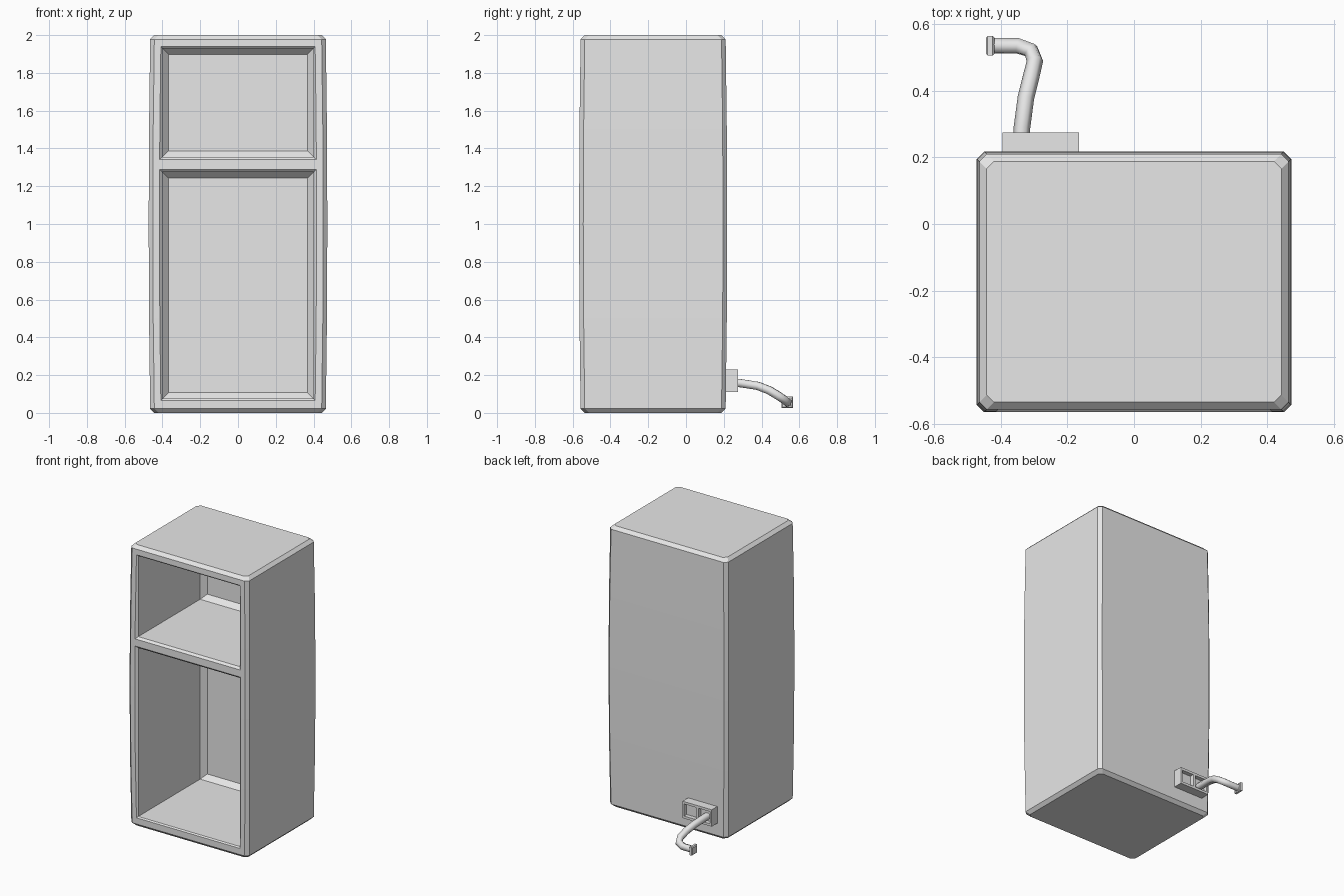
import bpy
import bmesh
from mathutils import Vector

old = bpy.data.objects.get("Cube")
if old:
    bpy.data.objects.remove(old, do_unlink=True)

grey = bpy.data.materials.new("light_grey")
grey.use_nodes = True
grey.diffuse_color = (0.8, 0.8, 0.8, 1)
grey.node_tree.nodes["Principled BSDF"].inputs["Base Color"].default_value = (0.8, 0.8, 0.8, 1)


def loft(name, rings):
    """Join equal-length rings of points into a closed solid."""
    bm = bmesh.new()
    loops = [[bm.verts.new(p) for p in ring] for ring in rings]
    n = len(loops[0])
    for a, b in zip(loops, loops[1:]):
        for i in range(n):
            j = (i + 1) % n
            bm.faces.new((a[i], a[j], b[j], b[i]))
    bm.faces.new(loops[0])
    bm.faces.new(loops[-1])
    bmesh.ops.recalc_face_normals(bm, faces=bm.faces)
    mesh = bpy.data.meshes.new(name)
    bm.to_mesh(mesh)
    bm.free()
    mesh.materials.append(grey)
    obj = bpy.data.objects.new(name, mesh)
    bpy.context.collection.objects.link(obj)
    return obj


def box_ring(x0, x1, z0, z1, y, grow=0.0):
    """Upright rectangle at depth y."""
    x0, x1, z0, z1 = x0 - grow, x1 + grow, z0 - grow, z1 + grow
    return [(x0, y, z0), (x1, y, z0), (x1, y, z1), (x0, y, z1)]


def body_ring(z, inset, c=0.022):
    """Flat rectangle with clipped corners at height z."""
    x, front, back = 0.473 - inset, -0.566 + inset, 0.218 - inset
    return [(-x + c, front, z), (x - c, front, z), (x, front + c, z), (x, back - c, z),
            (x - c, back, z), (-x + c, back, z), (-x, back - c, z), (-x, front + c, z)]


def carve(target, cutter):
    cutter.hide_render = True
    cutter.hide_viewport = True
    cutter.display_type = 'WIRE'
    mod = target.modifiers.new(cutter.name, 'BOOLEAN')
    mod.operation = 'DIFFERENCE'
    mod.solver = 'EXACT'
    mod.object = cutter


# Cabinet: slightly swollen at mid height, chamfered at top and bottom
cabinet = loft("cabinet", [body_ring(z, i) for z, i in (
    (0, 0.03), (0.022, 0.008), (0.5, 0.002), (1.0, 0), (1.5, 0.002), (1.978, 0.008), (2, 0.03))])

# Two open compartments: flared rim, chamfered back edges
for name, z0, z1 in (("freezer_hollow", 1.355, 1.93), ("fridge_hollow", 0.075, 1.275)):
    carve(cabinet, loft(name, [box_ring(-0.4, 0.4, z0, z1, y, g) for y, g in (
        (-0.6, 0.05), (-0.55, 0.0), (0.145, 0.0), (0.18, -0.032))]))

# Wall socket housing with two recessed cells
socket = loft("socket_box", [box_ring(-0.395, -0.165, 0.11, 0.23, y) for y in (0.2, 0.275)])
for name, x0, x1 in (("cable_cell", -0.383, -0.29), ("empty_cell", -0.27, -0.177)):
    carve(socket, loft(name, [box_ring(x0, x1, 0.127, 0.213, y) for y in (0.245, 0.3)]))

# Power cable
path = [(-0.34, 0.235, 0.16), (-0.337, 0.29, 0.157), (-0.325, 0.38, 0.143),
        (-0.31, 0.44, 0.12), (-0.298, 0.49, 0.09), (-0.31, 0.522, 0.068),
        (-0.35, 0.536, 0.057), (-0.43, 0.536, 0.056)]
curve = bpy.data.curves.new("power_cable", 'CURVE')
curve.dimensions = '3D'
curve.bevel_depth = 0.025
curve.bevel_resolution = 1
curve.use_fill_caps = True
curve.materials.append(grey)
spline = curve.splines.new('POLY')
spline.points.add(len(path) - 1)
for point, co in zip(spline.points, path):
    point.co = Vector(co).to_4d()
cable = bpy.data.objects.new("power_cable", curve)
bpy.context.collection.objects.link(cable)

# Flat plug plate at the cable end
plug = loft("plug_plate", [
    [(x, 0.536 + a * r, 0.056 + b * r) for a, b in ((-1, -1), (1, -1), (1, 1), (-1, 1))]
    for x, r in ((-0.445, 0.024), (-0.44, 0.03), (-0.425, 0.03), (-0.42, 0.024))])
